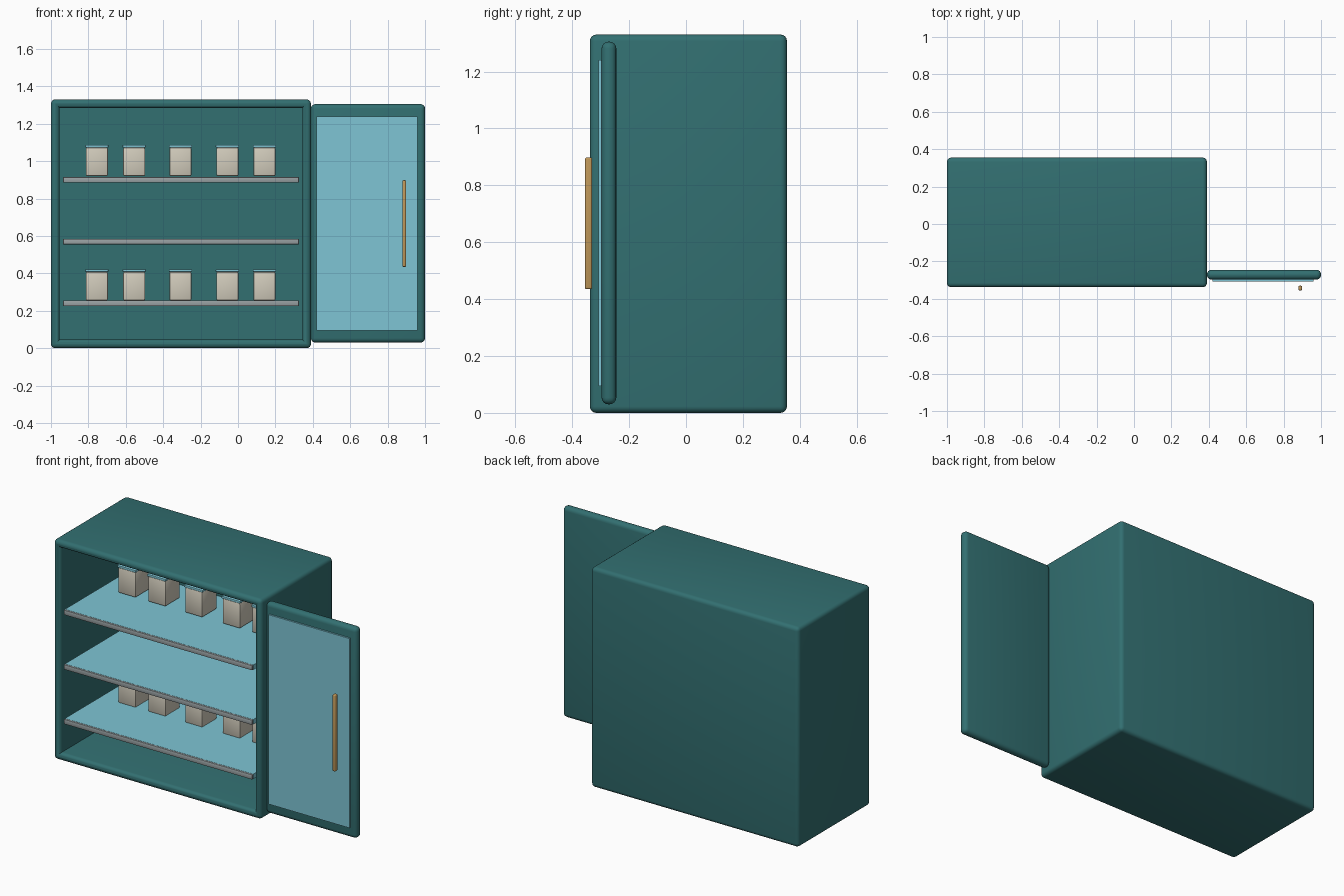
import bpy
import bmesh

default = bpy.data.objects.get("Cube")
if default:
    bpy.data.objects.remove(default, do_unlink=True)


def material(name, rgb):
    mat = bpy.data.materials.new(name)
    mat.use_nodes = True
    color = (*rgb, 1.0)
    mat.diffuse_color = color
    mat.node_tree.nodes["Principled BSDF"].inputs["Base Color"].default_value = color
    return mat


teal = material("teal_enamel", (0.032, 0.16, 0.165))
blue = material("pale_blue_glass", (0.21, 0.56, 0.66))
cream = material("cream", (0.64, 0.6, 0.5))
gold = material("brass", (0.52, 0.31, 0.1))
steel = material("steel_trim", (0.32, 0.36, 0.37))


def box_mesh(x, y, z):
    """A box between the (low, high) limits on each axis."""
    bm = bmesh.new()
    bmesh.ops.create_cube(bm, size=1)
    for v in bm.verts:
        v.co = [lim[0] if c < 0 else lim[1] for c, lim in zip(v.co, (x, y, z))]
    return bm


def finish(bm, name, mat):
    mesh = bpy.data.meshes.new(name)
    bm.to_mesh(mesh)
    bm.free()
    mesh.materials.append(mat)
    obj = bpy.data.objects.new(name, mesh)
    bpy.context.collection.objects.link(obj)
    bpy.ops.object.select_all(action="DESELECT")
    obj.select_set(True)
    bpy.context.view_layer.objects.active = obj
    bpy.ops.object.shade_smooth_by_angle()
    return obj


def round_edges(bm, edges, radius, segments=4):
    bmesh.ops.bevel(bm, geom=edges, offset=radius, segments=segments,
                    profile=0.5, affect="EDGES", clamp_overlap=True)


def box(name, x, y, z, mat, radius=0, segments=3):
    bm = box_mesh(x, y, z)
    if radius:
        round_edges(bm, bm.edges[:], radius, segments)
    return finish(bm, name, mat)


# Cabinet shell: open front, rounded outside and around the opening
FRONT, BACK, WALL, INNER_BACK = -0.338, 0.355, 0.065, 0.305
bm = box_mesh((-1, 0.39), (FRONT, BACK), (0, 1.33))
bm.faces.ensure_lookup_table()
front_face = min(bm.faces, key=lambda f: f.calc_center_median().y)
bmesh.ops.inset_region(bm, faces=[front_face], thickness=WALL)
recess = bmesh.ops.extrude_face_region(bm, geom=[front_face])
inner_verts = [g for g in recess["geom"] if isinstance(g, bmesh.types.BMVert)]
for v in inner_verts:
    v.co.y = INNER_BACK
if front_face.is_valid:
    bmesh.ops.delete(bm, geom=[front_face], context="FACES_ONLY")
bmesh.ops.recalc_face_normals(bm, faces=bm.faces[:])
rim = [e for e in bm.edges if e.is_convex and e.calc_face_angle(0) > 1]
round_edges(bm, rim, 0.026)
finish(bm, "cabinet_shell", teal)

# Shelves with a trim strip along the front edge
SHELF_X = (-0.935, 0.325)
for i, top in enumerate((0.255, 0.585, 0.915)):
    z = (top - 0.03, top)
    box(f"shelf_{i + 1}", SHELF_X, (-0.318, INNER_BACK), z, blue)
    box(f"shelf_trim_{i + 1}", SHELF_X, (-0.33, -0.316), z, steel, 0.004, 2)

# Rows of lidded jars on the bottom and top shelves
for row, base in (("lower", 0.255), ("upper", 0.92)):
    for i, x in enumerate((-0.755, -0.555, -0.308, -0.057, 0.141)):
        lid_z = base + 0.153
        box(f"{row}_jar_{i + 1}", (x - 0.059, x + 0.059), (0.015, 0.155),
            (base, lid_z), cream, 0.008, 2)
        box(f"{row}_jar_lid_{i + 1}", (x - 0.062, x + 0.062), (0.012, 0.158),
            (lid_z, lid_z + 0.014), blue, 0.003, 2)

# Open door, glass panel and handle
box("door", (0.39, 1.0), (-0.297, -0.245), (0.03, 1.305), teal, 0.024, 4)
box("door_glass", (0.42, 0.96), (-0.307, -0.296), (0.095, 1.24), blue)
box("door_handle", (0.879, 0.899), (-0.355, -0.33), (0.435, 0.898), gold, 0.006, 3)
